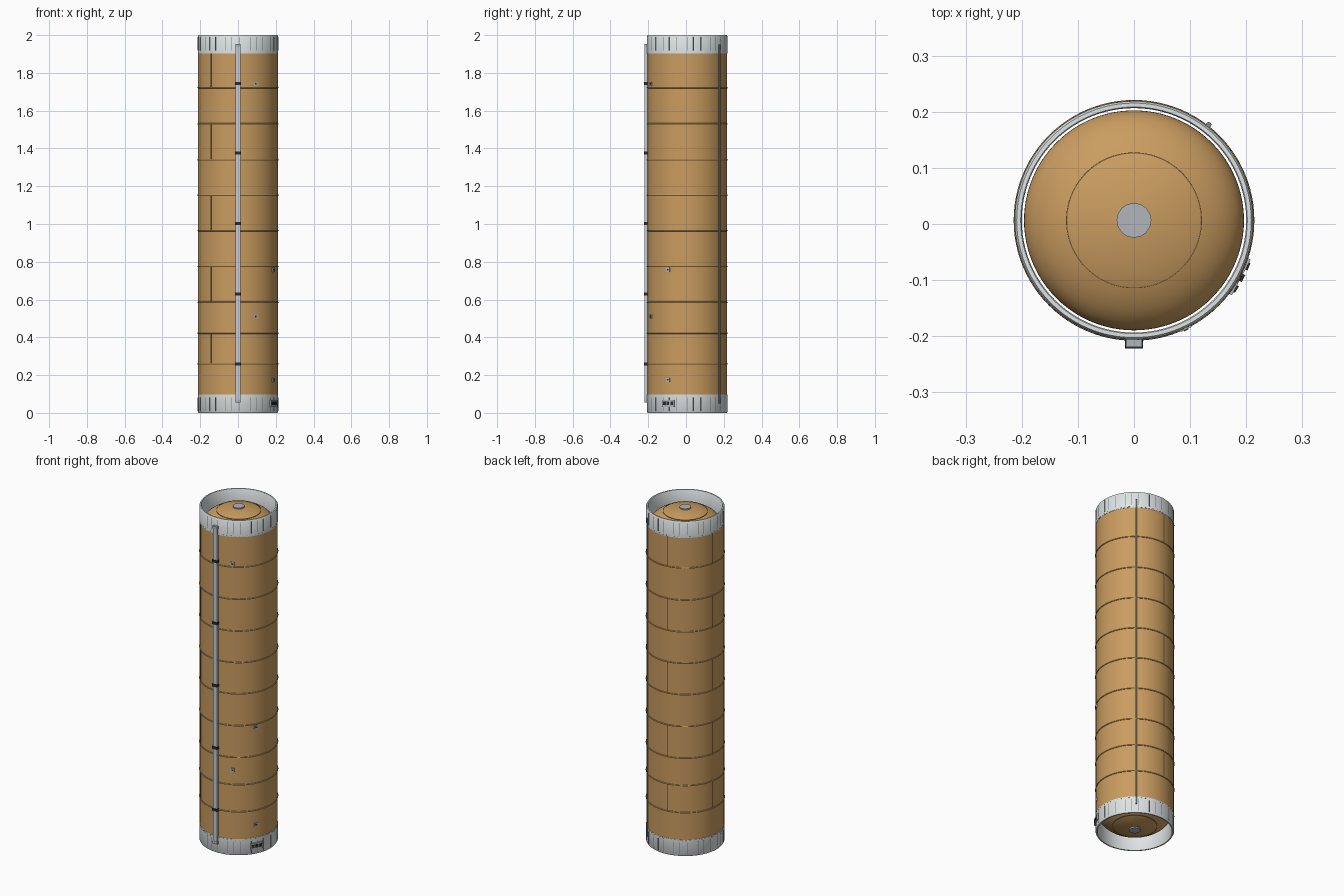
import bpy, bmesh, math
from mathutils import Matrix, Vector

if "Cube" in bpy.data.objects:
    bpy.data.objects.remove(bpy.data.objects["Cube"])

CY = 0.0065         # tank axis offset in y
R = 0.211           # barrel radius


def material(name, rgb):
    m = bpy.data.materials.new(name)
    m.use_nodes = True
    m.diffuse_color = (*rgb, 1)
    bsdf = m.node_tree.nodes["Principled BSDF"]
    bsdf.inputs["Base Color"].default_value = (*rgb, 1)
    bsdf.inputs["Roughness"].default_value = 0.6
    return m


TAN = material("tan insulation", (0.59, 0.335, 0.117))
SEAM = material("brown seam", (0.22, 0.125, 0.05))
PALE = material("pale metal", (0.73, 0.77, 0.78))
STEEL = material("steel grey", (0.44, 0.47, 0.495))
LIGHT = material("cover grey", (0.56, 0.61, 0.67))
PIPE = material("conduit grey", (0.22, 0.235, 0.25))
DARK = material("dark fitting", (0.025, 0.027, 0.03))


def finish(name, bm, mat, smooth=True):
    bmesh.ops.recalc_face_normals(bm, faces=bm.faces)
    me = bpy.data.meshes.new(name)
    bm.to_mesh(me)
    bm.free()
    me.materials.append(mat)
    ob = bpy.data.objects.new(name, me)
    bpy.context.collection.objects.link(ob)
    ob.location.y = CY
    if smooth:
        bpy.ops.object.select_all(action="DESELECT")
        ob.select_set(True)
        bpy.context.view_layer.objects.active = ob
        bpy.ops.object.shade_smooth_by_angle(angle=math.radians(35))
    return ob


def lathe(name, profile, mat, closed=True, steps=96):
    """Spin an (r, z) profile about the tank axis."""
    bm = bmesh.new()
    vs = [bm.verts.new((r, 0, z)) for r, z in profile]
    es = [bm.edges.new(p) for p in zip(vs, vs[1:])]
    if closed:
        es.append(bm.edges.new((vs[-1], vs[0])))
    bmesh.ops.spin(bm, geom=vs + es, cent=(0, 0, 0), axis=(0, 0, 1),
                   angle=math.tau, steps=steps, use_merge=True)
    bmesh.ops.remove_doubles(bm, verts=bm.verts, dist=1e-5)
    return finish(name, bm, mat)


def band(name, r0, r1, z0, z1, mat):
    return lathe(name, [(r0, z0), (r1, z0), (r1, z1), (r0, z1)], mat)


def blocks(name, places, radius, size, mat):
    """Boxes on the wall at (degrees, z); size is radial, around, up."""
    bm = bmesh.new()
    for deg, z in places:
        m = (Matrix.Rotation(math.radians(deg), 4, "Z")
             @ Matrix.Translation((radius, 0, z))
             @ Matrix.Diagonal(Vector((*size, 1))))
        bmesh.ops.create_cube(bm, size=1, matrix=m)
    return finish(name, bm, mat, smooth=False)


# Barrel, open between its wall and the end domes
band("barrel", 0.200, R, 0.097, 1.903, TAN)

# Raised hoops, the same colour as the barrel
hoops = [0.26, 0.422, 0.585, 0.775, 0.965, 1.152, 1.34, 1.53, 1.722]
for i, z in enumerate(hoops):
    lathe(f"hoop_{i + 1}", [(0.209, z - 0.004), (0.2135, z - 0.003),
                            (0.2145, z), (0.2135, z + 0.003),
                            (0.209, z + 0.004)], TAN)

# Vertical seams on every other panel
edges = hoops + [1.903]
for i in range(0, len(edges), 2):
    low, high = edges[i], edges[i + 1]
    blocks(f"panel_seam_{i // 2 + 1}",
           [(a, (low + high) / 2) for a in (98, 169, 227.5)],
           R, (0.004, 0.006, high - low), SEAM)

# Both ends: skirt, ribs, fasteners, dome, dome seam and centre cap
rib_angles = [a + k for a in range(0, 360, 36) for k in (0, 9, 20)]
for label, end, s in (("bottom", 0, 1), ("top", 2, -1)):
    def at(z):
        return end + s * z

    lathe(label + "_skirt", [(0.202, at(0)), (0.209, at(0)), (0.2125, at(0.006)),
                             (0.2125, at(0.098)), (0.200, at(0.098)),
                             (0.200, at(0.003))], PALE)
    blocks(label + "_skirt_ribs", [(a, at(0.046)) for a in rib_angles],
           0.212, (0.003, 0.003, 0.072), PIPE)
    blocks(label + "_fasteners", [(a, at(0.092)) for a in range(0, 360, 6)],
           0.212, (0.003, 0.006, 0.0025), STEEL)

    rim, depth, apex = 0.196, 0.1, 0.014
    curve = [(rim * math.cos(t), at(apex + depth * (1 - math.sin(t))))
             for t in (math.pi / 2 * k / 20 for k in range(21))]
    curve[-1] = (0, at(apex))
    lathe(label + "_dome", curve, TAN, closed=False)

    zs = apex + depth * (1 - math.sqrt(1 - (0.12 / rim) ** 2))
    band(label + "_dome_seam", 0.119, 0.121, at(zs + 0.003), at(zs - 0.002), SEAM)
    lathe(label + "_dome_cap", [(0, at(0.008)), (0.031, at(0.008)),
                                (0.031, at(0.02)), (0, at(0.02))],
          STEEL, closed=False, steps=16)

# Cable cover down the front, with end caps and clamps
blocks("cable_cover", [(-90, 1.005)], 0.216, (0.018, 0.026, 1.89), LIGHT)
blocks("cable_cover_ends", [(-90, 0.064), (-90, 1.946)], 0.2165,
       (0.019, 0.029, 0.016), STEEL)
blocks("cable_clamps", [(-90, z) for z in (0.26, 0.63, 1.003, 1.375, 1.745)],
       0.217, (0.022, 0.032, 0.016), DARK)

# Thin conduit on the rear quarter
bm = bmesh.new()
a = math.radians(52)
bmesh.ops.create_cone(bm, cap_ends=True, segments=12, radius1=0.005,
                      radius2=0.005, depth=1.9,
                      matrix=Matrix.Translation((0.216 * math.cos(a),
                                                 0.216 * math.sin(a), 1.0)))
finish("conduit", bm, PIPE)

# Small wall ports
ports = [(-64.5, 1.742), (-64.5, 0.51), (-28.5, 0.758), (-28.5, 0.175)]
blocks("port_bases", ports, 0.2115, (0.008, 0.022, 0.022), STEEL)
blocks("port_centres", ports, 0.2145, (0.005, 0.009, 0.009), DARK)

# Connector panel on the lower skirt
blocks("connector_plate", [(-28, 0.05)], 0.2125, (0.008, 0.072, 0.036), STEEL)
blocks("connectors", [(-34, 0.05), (-28, 0.05), (-22, 0.05)], 0.217,
       (0.008, 0.014, 0.018), DARK)
